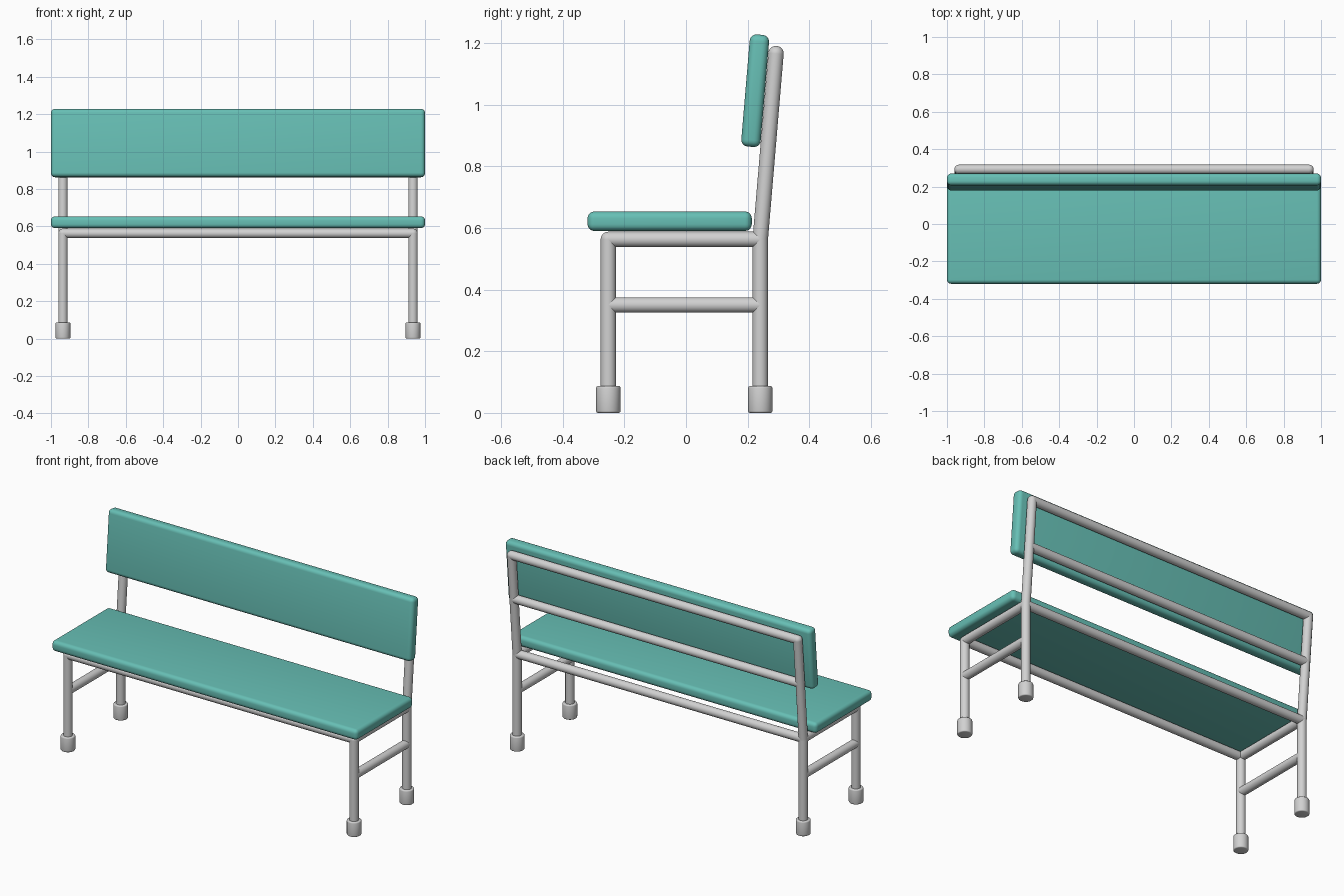
import bpy, math
from mathutils import Vector

if "Cube" in bpy.data.objects:
    bpy.data.objects.remove(bpy.data.objects["Cube"])

R = 0.025            # tube radius
LX = 0.936           # leg x offset
FY, BY = -0.252, 0.241
RAIL_Z = 0.563       # seat rail height
TOP = Vector((0, 0.292, 1.166))
LEAN = math.atan2(TOP.y - BY, TOP.z - RAIL_Z)


def material(name, rgb):
    m = bpy.data.materials.new(name)
    m.diffuse_color = (*rgb, 1)
    m.use_nodes = True
    m.node_tree.nodes["Principled BSDF"].inputs["Base Color"].default_value = m.diffuse_color
    return m


TEAL = material("teal padding", (0.135, 0.52, 0.46))
GREY = material("light grey metal", (0.64, 0.64, 0.64))


def finish(name, mat, bevel=0, segments=4):
    o = bpy.context.object
    o.name = name
    o.data.materials.append(mat)
    if bevel:
        b = o.modifiers.new("bevel", 'BEVEL')
        b.width, b.segments = bevel, segments
        b.limit_method = 'ANGLE'
        b.angle_limit = math.radians(40)
        bpy.ops.object.modifier_apply(modifier="bevel")
    bpy.ops.object.shade_smooth_by_angle(angle=math.radians(35))
    return o


def tube(name, a, b, radius=R, bevel=0):
    a, b = Vector(a), Vector(b)
    d = b - a
    bpy.ops.mesh.primitive_cylinder_add(
        vertices=32, radius=radius, depth=d.length, location=(a + b) / 2,
        rotation=d.to_track_quat('Z', 'Y').to_euler())
    return finish(name, GREY, bevel, 3)


def joint(name, p):
    bpy.ops.mesh.primitive_uv_sphere_add(segments=32, ring_count=16, radius=R, location=p)
    return finish(name, GREY)


def pad(name, size, loc, tilt=0):
    bpy.ops.mesh.primitive_cube_add(size=1, location=loc)
    o = bpy.context.object
    o.scale = size
    bpy.ops.object.transform_apply(location=False, rotation=False, scale=True)
    finish(name, TEAL, 0.022, 5)
    o.rotation_euler.x = tilt


def spine(z):
    """y of the leaning back post at height z"""
    return BY + (z - RAIL_Z) * math.tan(LEAN)


# padded seat and leaning backrest
pad("seat", (2.0, 0.533, 0.063), (0, -0.053, 0.622))
pad("backrest", (2.0, 0.063, 0.365), (0, 0.2245, 1.0455), -LEAN)

# side frames
for side, x in (("left", -LX), ("right", LX)):
    tube(side + "_front_leg", (x, FY, 0.04), (x, FY, RAIL_Z))
    tube(side + "_back_leg", (x, BY, 0.04), (x, BY, RAIL_Z))
    tube(side + "_back_post", (x, BY, RAIL_Z), (x, TOP.y, TOP.z))
    tube(side + "_seat_rail", (x, FY, RAIL_Z), (x, BY, RAIL_Z))
    tube(side + "_stretcher", (x, FY, 0.35), (x, BY, 0.35))
    for part, p in (("front", (x, FY, RAIL_Z)), ("back", (x, BY, RAIL_Z)),
                    ("top", (x, TOP.y, TOP.z))):
        joint(f"{side}_{part}_joint", p)
    for part, y in (("front", FY), ("back", BY)):
        tube(f"{side}_{part}_foot", (x, y, 0), (x, y, 0.087), 0.0395, 0.006)

# long rails across the bench
for name, y, z in (("front_rail", FY, RAIL_Z), ("back_rail", BY, RAIL_Z),
                   ("backrest_lower_rail", spine(0.90), 0.90),
                   ("backrest_top_rail", TOP.y, TOP.z)):
    tube(name, (-LX, y, z), (LX, y, z))
